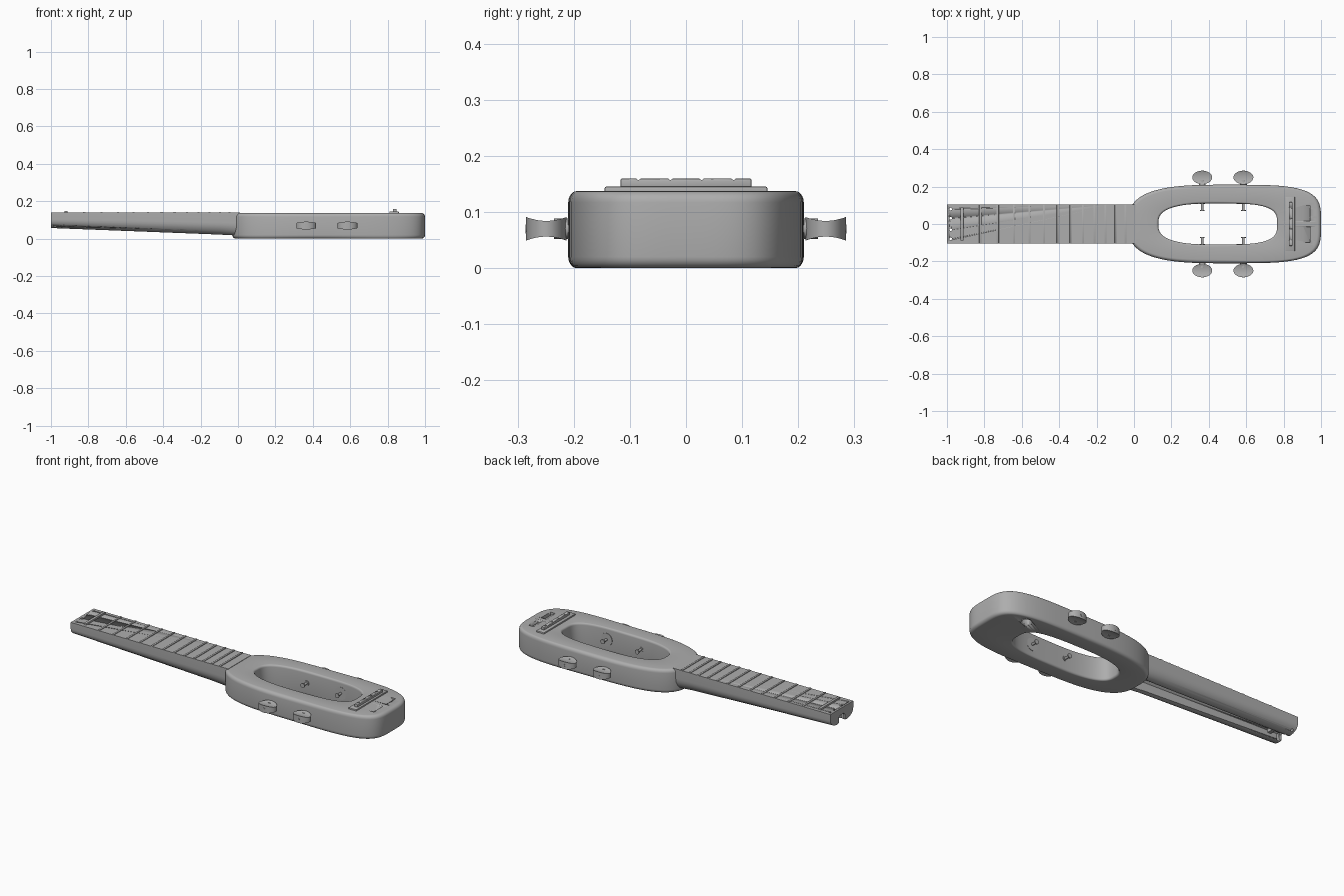
import bpy, bmesh, math
from mathutils import Vector

cube = bpy.data.objects.get("Cube")
if cube:
    bpy.data.objects.remove(cube)

GREY = (0.42, 0.42, 0.42, 1)
mat = bpy.data.materials.new("plain grey")
mat.use_nodes = True
mat.diffuse_color = GREY
mat.node_tree.nodes["Principled BSDF"].inputs["Base Color"].default_value = GREY

TOP = 0.137


def finish(name, bm, smooth=True):
    bmesh.ops.recalc_face_normals(bm, faces=bm.faces)
    me = bpy.data.meshes.new(name)
    bm.to_mesh(me)
    bm.free()
    me.materials.append(mat)
    ob = bpy.data.objects.new(name, me)
    bpy.context.collection.objects.link(ob)
    if smooth:
        bpy.ops.object.select_all(action='DESELECT')
        ob.select_set(True)
        bpy.context.view_layer.objects.active = ob
        bpy.ops.object.shade_smooth_by_angle(angle=math.radians(32))
    return ob


def loft(name, rings, closed=False):
    """Skin a list of closed rings; cap the ends unless the loft loops."""
    bm = bmesh.new()
    vs = [[bm.verts.new(p) for p in ring] for ring in rings]
    n = len(vs[0])
    for i in range(len(vs) if closed else len(vs) - 1):
        a, b = vs[i], vs[(i + 1) % len(vs)]
        for j in range(n):
            bm.faces.new((a[j], a[(j + 1) % n], b[(j + 1) % n], b[j]))
    if not closed:
        bm.faces.new(vs[0])
        bm.faces.new(vs[-1])
    return finish(name, bm)


def box(name, x0, x1, hy, z0, z1, bevel=0.0):
    bm = bmesh.new()
    bmesh.ops.create_cube(bm, size=1)
    for v in bm.verts:
        v.co = ((x0 + x1) / 2 + v.co.x * (x1 - x0), v.co.y * 2 * hy,
                (z0 + z1) / 2 + v.co.z * (z1 - z0))
    if bevel:
        bmesh.ops.bevel(bm, geom=bm.edges[:], offset=bevel, segments=2,
                        profile=0.5, affect='EDGES')
    return finish(name, bm)


def rod(name, start, end, r, sides=24):
    a, b = Vector(start), Vector(end)
    turn = (b - a).to_track_quat('Z', 'Y')
    ring = [turn @ Vector((r * math.cos(k * math.tau / sides),
                           r * math.sin(k * math.tau / sides), 0)) for k in range(sides)]
    return loft(name, [[a + p for p in ring], [b + p for p in ring]])


def cut(target, cutter):
    mod = target.modifiers.new("cut", 'BOOLEAN')
    mod.object = cutter
    mod.solver = 'EXACT'
    cutter.hide_render = True
    cutter.hide_set(True)
    cutter.display_type = 'WIRE'


def oval(t, x0, x1, b, n_left, n_right):
    """Point on a rounded oblong, with its own squareness at each end."""
    c, s = math.cos(t), math.sin(t)
    n = n_right if c > 0 else n_left
    k = (abs(c) ** n + abs(s) ** n) ** (-1 / n)
    return Vector(((x0 + x1) / 2 + (x1 - x0) / 2 * k * c, b * k * s, 0))


# Body: a rounded frame swept round the opening
def body_section(t):
    o = oval(t, -0.03, 1.0, 0.21, 3, 4)
    i = oval(t, 0.13, 0.765, 0.11, 2.8, 3.4)
    inward = (i - o).normalized()
    pts = []
    for base, way, r, quarters in ((o, inward, 0.02, (0, 1)), (i, -inward, 0.012, (1, 0))):
        for q in quarters:
            for k in range(6):
                a = math.pi / 2 * (k / 5 if quarters[0] == 0 else 1 - k / 5)
                if q == 0:
                    side, z = 1 - math.sin(a), r - r * math.cos(a)
                    if quarters[0]:
                        side, z = 1 - math.cos(a - math.pi / 2), r + r * math.sin(a - math.pi / 2)
                        side = 1 - math.cos(math.pi / 2 - a)
                        side, z = 1 - math.sin(a), r - r * math.cos(a)
                        side, z = 1 - math.cos(math.pi / 2 - a), r - r * math.sin(math.pi / 2 - a)
                else:
                    side, z = 1 - math.cos(a), TOP - r + r * math.sin(a)
                pts.append(base + way * (r * side) + Vector((0, 0, z)))
    return pts


body = loft("body", [body_section(k * math.tau / 128) for k in range(128)], closed=True)

# Sockets and string slots cut into the body
cut(body, rod("jack_cutter", (0.83, 0.14, -0.01), (0.83, 0.14, 0.06), 0.028))
for name, y0, y1 in (("left_slot_cutter", 0.015, 0.1), ("right_slot_cutter", -0.1, -0.015)):
    wedge = [(0.903, TOP + 0.002), (0.94, TOP + 0.002), (0.94, TOP - 0.02)]
    cut(body, loft(name, [[(x, y, z) for x, z in wedge] for y in (y0, y1)]))


# Neck: tapering D section with a channel along the underside
def neck_section(x, low, channel_half, roof):
    hw, top = 0.105, TOP + 0.002
    mid = low + (top - low) * 0.55
    foot = channel_half + 0.012
    half = [(hw, top), (hw, mid)]
    for k in range(1, 9):
        a = math.pi / 2 * k / 8
        half.append((foot + (hw - foot) * math.cos(a), mid - (mid - low) * math.sin(a)))
    half += [(channel_half, low + 0.004), (channel_half, roof - 0.01), (channel_half - 0.01, roof)]
    ring = half + [(-y, z) for y, z in reversed(half)]
    return [(x, y, z) for y, z in ring]


neck = loft("neck", [neck_section(-1.0, 0.057, 0.028, 0.1),
                     neck_section(-0.1, 0.022, 0.045, 0.085),
                     neck_section(0.01, 0.016, 0.055, 0.08)])
for y in (-0.08, -0.03, 0.03, 0.08):
    cut(neck, rod("string_hole_cutter", (-0.98, y, 0.03), (-0.98, y, 0.2), 0.007, 16))
box("channel_rib", -0.93, -0.91, 0.035, 0.075, 0.11)

# Nut and frets, spaced by equal semitones
NUT, BRIDGE = -0.92, 0.83
box("nut", NUT - 0.008, NUT + 0.008, 0.088, TOP - 0.005, TOP + 0.012, 0.002)
for f in range(1, 13):
    x = BRIDGE - (BRIDGE - NUT) / 2 ** (f / 12)
    box("fret", x - 0.006, x + 0.006, 0.104, TOP - 0.004, TOP + 0.006, 0.002)

# Bridge plate and saddle with string notches
box("bridge_plate", 0.81, 0.86, 0.145, TOP - 0.01, 0.145, 0.003)
saddle = box("saddle", 0.828, 0.848, 0.117, 0.14, 0.16, 0.004)
for y in (-0.085, -0.028, 0.028, 0.085):
    cut(saddle, rod("notch_cutter", (0.8, y, 0.161), (0.88, y, 0.161), 0.004, 12))


# Tuners: waisted oval button, stem, inner post and collar
def tuner_button(x, side):
    bm = bmesh.new()
    n, steps = 40, 8
    layers = []
    for sign in (1, -1):
        rings = []
        for r in range(1, steps + 1):
            ring = []
            for k in range(n):
                t = k * math.tau / n
                u, v = r / steps * math.cos(t), r / steps * math.sin(t)
                h = 0.014 + 0.007 * v * v
                ring.append(bm.verts.new((x + 0.053 * u, side * (0.249 + 0.036 * v), 0.07 + sign * h)))
            rings.append(ring)
        bm.faces.new(rings[0])
        layers.append(rings)
    chain = layers[0] + layers[1][::-1]
    for a, b in zip(chain, chain[1:]):
        for j in range(n):
            bm.faces.new((a[j], a[(j + 1) % n], b[(j + 1) % n], b[j]))
    finish("tuner_button", bm)


for side in (1, -1):
    for x, collar in ((0.365, 0.014), (0.585, 0.036)):
        tuner_button(x, side)
        for name, y0, y1, r in (("tuner_stem", 0.2, 0.235, 0.018),
                                ("tuner_screw", 0.24, 0.286, 0.008),
                                ("tuner_post", 0.075, 0.13, 0.007),
                                ("post_cap", 0.07, 0.076, 0.013),
                                ("post_collar", 0.106, 0.125, collar)):
            rod(name, (x, side * y0, 0.07), (x, side * y1, 0.07), r)
